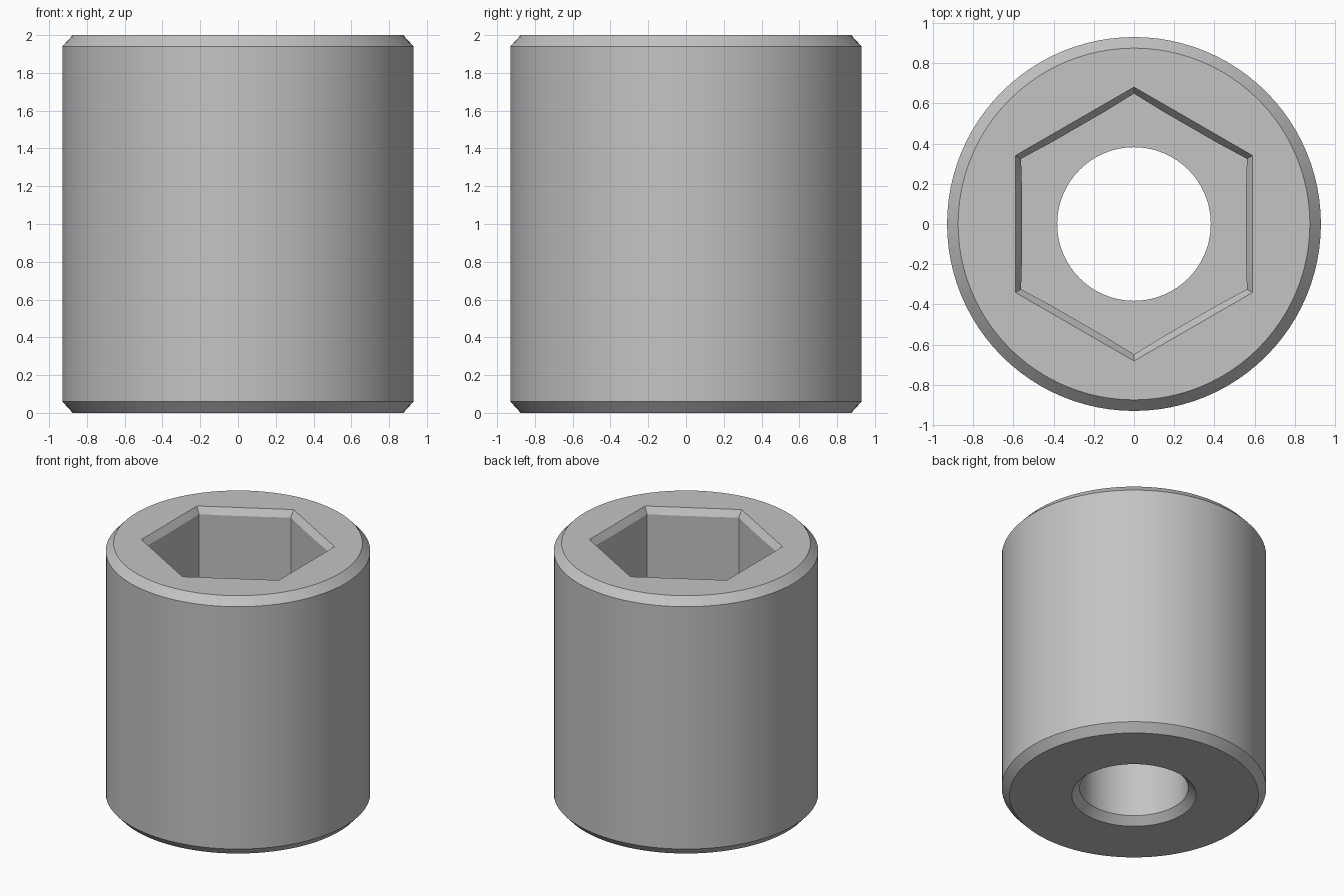
import bpy, bmesh, math

cube = bpy.data.objects.get("Cube")
if cube:
    bpy.data.objects.remove(cube, do_unlink=True)

SEGMENTS = 96  # a multiple of six, so every hexagon corner gets a vertex


def circle(radius):
    return lambda angle: radius


def hexagon(apothem, bulge=0.0):
    """Polar radius of a hexagon with corners on the y axis and flanks
    that stand slightly proud in the middle."""
    def radius(angle):
        local = (angle + math.pi / 6) % (math.pi / 3) - math.pi / 6
        along = abs(math.tan(local)) * math.sqrt(3)  # 0 mid flank, 1 corner
        inset = bulge * min(1.0, (1.0 - along) * 2)
        return (apothem - inset) / math.cos(local)
    return radius


# Closed cross-section: outside, top rim, hexagonal drive, floor, round bore
sections = [
    (circle(0.875), 0.0),
    (circle(0.93), 0.06),
    (circle(0.93), 1.94),
    (circle(0.875), 2.0),
    (hexagon(0.59), 2.0),
    (hexagon(0.562, 0.005), 1.95),
    (hexagon(0.562, 0.005), 1.0),
    (circle(0.382), 1.0),
    (circle(0.382), 0.055),
    (circle(0.437), 0.0),
]

bm = bmesh.new()
rings = []
for radius, z in sections:
    ring = []
    for i in range(SEGMENTS):
        a = math.tau * i / SEGMENTS
        r = radius(a)
        ring.append(bm.verts.new((r * math.cos(a), r * math.sin(a), z)))
    rings.append(ring)

# Skin neighbouring rings, the last one closing back to the first
for lower, upper in zip(rings, rings[1:] + rings[:1]):
    for i in range(SEGMENTS):
        j = (i + 1) % SEGMENTS
        bm.faces.new((lower[i], lower[j], upper[j], upper[i]))
bmesh.ops.recalc_face_normals(bm, faces=bm.faces)

mesh = bpy.data.meshes.new("hex_socket")
bm.to_mesh(mesh)
bm.free()
socket = bpy.data.objects.new("hex_socket", mesh)
bpy.context.collection.objects.link(socket)

# Plain grey metal
grey = bpy.data.materials.new("plain_grey")
grey.use_nodes = True
colour = (0.55, 0.55, 0.55, 1.0)
grey.diffuse_color = colour
grey.node_tree.nodes["Principled BSDF"].inputs["Base Color"].default_value = colour
mesh.materials.append(grey)

# Smooth round walls, crisp chamfers and corners
bpy.ops.object.select_all(action="DESELECT")
socket.select_set(True)
bpy.context.view_layer.objects.active = socket
bpy.ops.object.shade_smooth_by_angle(angle=math.radians(25))
